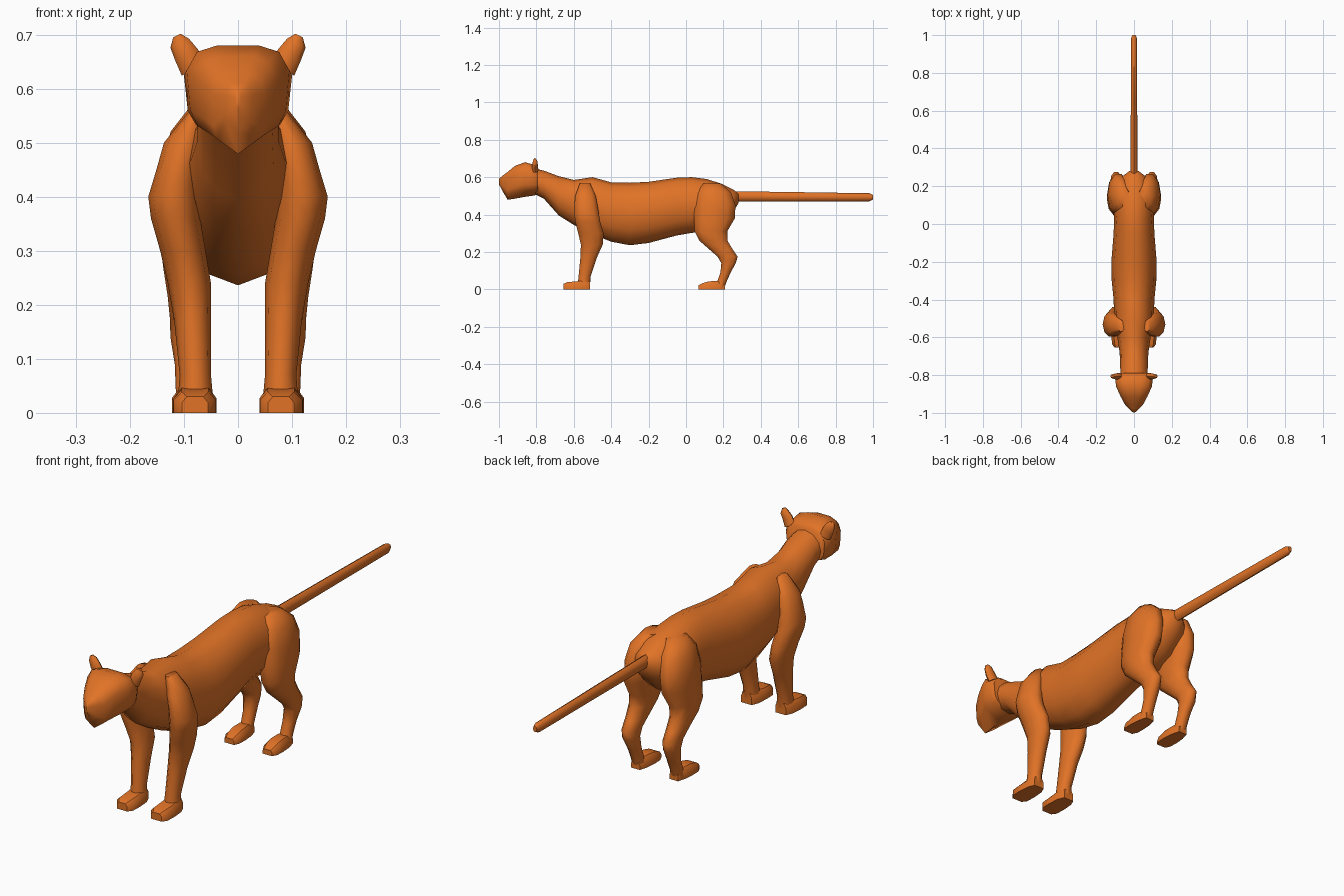
import bpy, bmesh
from math import sin, cos, pi, radians
from mathutils import Vector

cube = bpy.data.objects.get("Cube")
if cube:
    bpy.data.objects.remove(cube)

fur = bpy.data.materials.new("orange fur")
fur.use_nodes = True
FUR = (0.75, 0.17, 0.02, 1)
fur.diffuse_color = FUR
bsdf = fur.node_tree.nodes["Principled BSDF"]
bsdf.inputs["Base Color"].default_value = FUR
bsdf.inputs["Roughness"].default_value = 0.8


def loft(name, rings, angle=55):
    """Skin a list of equal-length point rings and cap both ends."""
    bm = bmesh.new()
    loops = [[bm.verts.new(p) for p in ring] for ring in rings]
    n = len(loops[0])
    for a, b in zip(loops, loops[1:]):
        for i in range(n):
            j = (i + 1) % n
            bm.faces.new((a[i], a[j], b[j], b[i]))
    bm.faces.new(loops[0][::-1])
    bm.faces.new(loops[-1])
    bmesh.ops.recalc_face_normals(bm, faces=bm.faces)
    mesh = bpy.data.meshes.new(name)
    bm.to_mesh(mesh)
    bm.free()
    mesh.materials.append(fur)
    obj = bpy.data.objects.new(name, mesh)
    bpy.context.collection.objects.link(obj)
    bpy.ops.object.select_all(action='DESELECT')
    obj.select_set(True)
    bpy.context.view_layer.objects.active = obj
    bpy.ops.object.shade_smooth_by_angle(angle=radians(angle))
    return obj


def upright_ring(y, low, high, w, n=12, x=0):
    """Oval across the body, from height low to high."""
    c, h = (low + high) / 2, (high - low) / 2
    return [Vector((x + w * sin(2 * pi * i / n), y, c - h * cos(2 * pi * i / n)))
            for i in range(n)]


def level_ring(z, front, back, inner, outer, n=10):
    """Oval across a leg, from y front to back and x inner to outer."""
    cy, ry = (front + back) / 2, (back - front) / 2
    cx, rx = (inner + outer) / 2, (outer - inner) / 2
    return [Vector((cx + rx * cos(2 * pi * i / n), cy + ry * sin(2 * pi * i / n), z))
            for i in range(n)]


def pair(name, rings, angle=55):
    """Left part and its mirror image."""
    loft("left_" + name, rings, angle)
    loft("right_" + name, [[Vector((-p.x, p.y, p.z)) for p in r] for r in rings], angle)


# Torso and neck: y, underside, top, half width
torso = [(-.83, .52, .65, .07), (-.76, .485, .635, .073), (-.68, .395, .605, .076),
         (-.60, .345, .585, .088), (-.50, .295, .60, .105), (-.40, .255, .572, .108),
         (-.30, .236, .57, .118), (-.20, .248, .575, .12), (-.05, .288, .597, .108),
         (.03, .302, .60, .105), (.11, .31, .59, .11), (.19, .35, .565, .10),
         (.25, .41, .535, .065), (.28, .46, .515, .025)]
loft("torso", [upright_ring(*r) for r in torso])

# Head: flat crown, full cheeks, keeled jaw, narrowing to the nose
half = [(0, 1), (.4, 1), (.8, .87), (1, .5), (.93, -.3), (.78, -.62)]
outline = half + [(0, -1)] + [(-x, z) for x, z in half[:0:-1]]
head = [(-.79, .51, .65, .09), (-.81, .502, .665, .1), (-.86, .495, .68, .095),
        (-.915, .485, .66, .07), (-.953, .479, .628, .05), (-.978, .52, .61, .027),
        (-.999, .56, .592, .004)]
loft("head", [[Vector((w * x, y, (a + b) / 2 + (b - a) / 2 * z)) for x, z in outline]
              for y, a, b, w in head])

# Ears: rounded cups leaning outward
ear = [(.082, -.805, .635, .022), (.095, -.808, .662, .021),
       (.108, -.806, .684, .017), (.113, -.808, .698, .007)]
pair("ear", [[Vector((x + r * cos(i * pi / 4), y + .75 * r * sin(i * pi / 4),
                      z - .5 * r * cos(i * pi / 4))) for i in range(8)]
             for x, y, z, r in ear])

# Tail: straight, slightly tapering, with a blunt tip
tail = [(.22, .468, .525, .02), (.30, .47, .524, .018), (.65, .471, .519, .017),
        (.98, .471, .514, .016), (1, .48, .505, .009)]
loft("tail", [upright_ring(*r, n=8) for r in tail])

# Front legs: height, front, back, inner, outer
front_leg = [(.565, -.57, -.51, .05, .085), (.50, -.595, -.48, .06, .137),
             (.45, -.60, -.47, .07, .151), (.40, -.60, -.462, .07, .166),
             (.36, -.595, -.455, .07, .161), (.30, -.58, -.437, .06, .144),
             (.24, -.565, -.442, .05, .13), (.17, -.567, -.474, .05, .118),
             (.07, -.576, -.508, .05, .108), (.015, -.582, -.512, .045, .112)]
pair("front_leg", [level_ring(*r) for r in front_leg])

# Hind legs: thigh, hock and ankle
hind_leg = [(.565, .09, .19, .02, .09), (.52, .055, .245, .02, .125),
            (.45, .04, .27, .025, .14), (.38, .037, .267, .03, .143),
            (.31, .042, .225, .04, .144), (.26, .068, .226, .052, .137),
            (.215, .12, .252, .058, .13), (.175, .166, .279, .063, .126),
            (.14, .187, .268, .064, .125), (.09, .183, .24, .065, .117),
            (.04, .165, .218, .065, .115), (.005, .155, .205, .062, .117)]
pair("hind_leg", [level_ring(*r) for r in hind_leg])


def paw(name, inner, outer, stations):
    """Flat-soled paw: stations give y, top height and width factor."""
    c, w = (inner + outer) / 2, (outer - inner) / 2
    side = [(-1, 0), (-1, .65), (-.65, 1), (.65, 1), (1, .65), (1, 0)]
    pair(name, [[Vector((c + w * f * x, y, top * z)) for x, z in side]
                for y, top, f in stations], 40)


paw("front_paw", .04, .119, [(-.654, .03, .6), (-.635, .039, .95), (-.59, .042, 1),
                             (-.54, .05, .9), (-.513, .045, .6)])
paw("hind_paw", .055, .122, [(.068, .022, .65), (.09, .034, .95), (.125, .043, 1),
                             (.17, .045, .9), (.208, .03, .6)])
